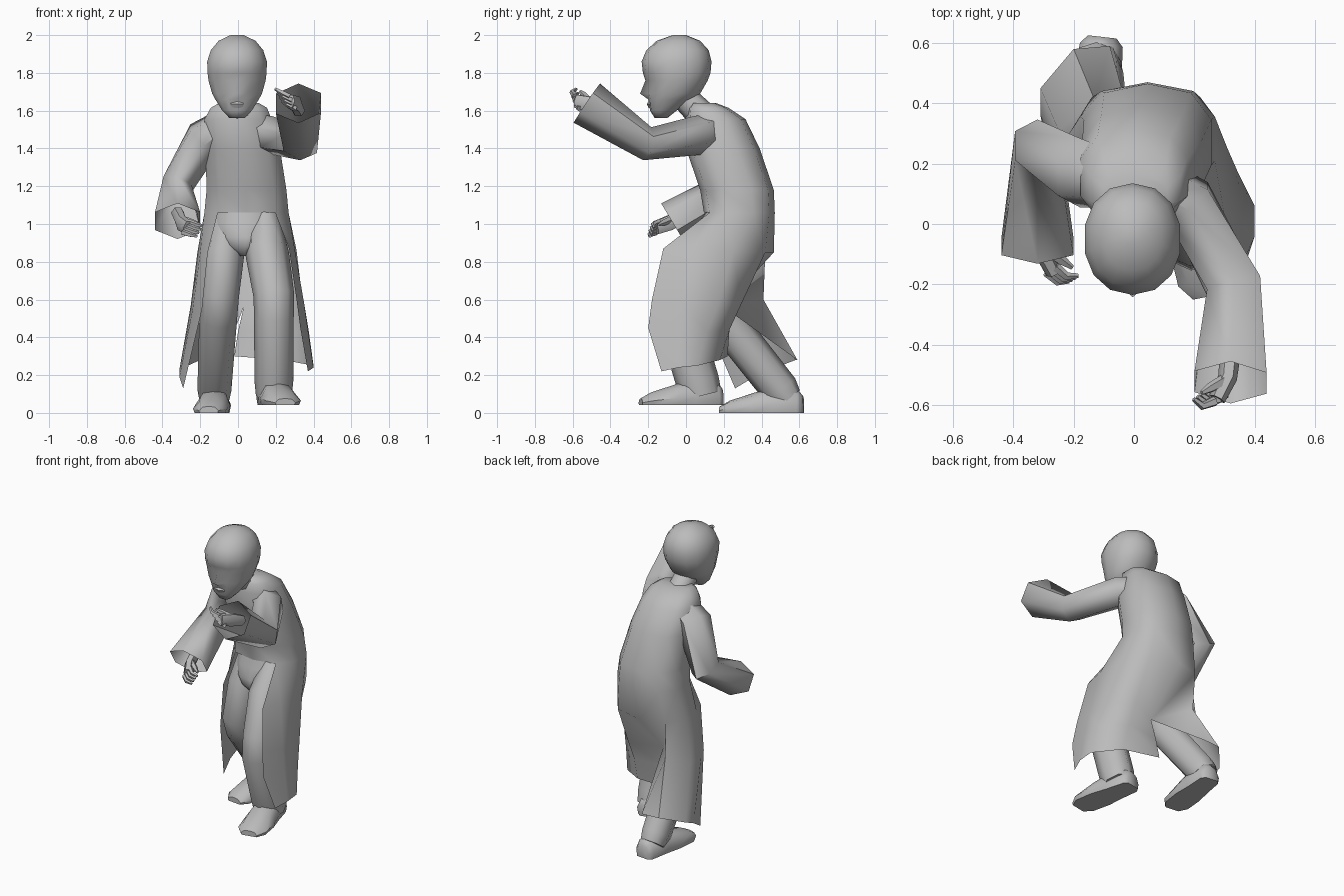
import bpy, bmesh, math
from mathutils import Vector

cube = bpy.data.objects.get("Cube")
if cube:
    bpy.data.objects.remove(cube, do_unlink=True)

grey = bpy.data.materials.new("plain grey")
grey.use_nodes = True
grey.diffuse_color = (0.5, 0.5, 0.5, 1)
grey.node_tree.nodes["Principled BSDF"].inputs["Base Color"].default_value = (0.5, 0.5, 0.5, 1)


def build(name, sheets, closed=(True,), caps=(False, False), smooth=50):
    """Skin one or more sheets of point rows, welding the points they share."""
    bm = bmesh.new()
    for sheet, wrap in zip(sheets, closed):
        rows = [[bm.verts.new(p) for p in ring] for ring in sheet]
        count = len(rows[0])
        for a, b in zip(rows, rows[1:]):
            for i in range(count if wrap else count - 1):
                j = (i + 1) % count
                bm.faces.new((a[i], a[j], b[j], b[i]))
        if caps[0] and wrap:
            bm.faces.new(rows[0])
        if caps[1] and wrap:
            bm.faces.new(rows[-1])
    bmesh.ops.remove_doubles(bm, verts=bm.verts, dist=.0005)
    bmesh.ops.recalc_face_normals(bm, faces=bm.faces)
    mesh = bpy.data.meshes.new(name)
    bm.to_mesh(mesh)
    bm.free()
    obj = bpy.data.objects.new(name, mesh)
    bpy.context.collection.objects.link(obj)
    mesh.materials.append(grey)
    bpy.ops.object.select_all(action='DESELECT')
    obj.select_set(True)
    bpy.context.view_layer.objects.active = obj
    bpy.ops.object.shade_smooth_by_angle(angle=math.radians(smooth))


def oval(z, cx, half_width, front, back, sides=12, square=1.0):
    """Horizontal ring, starting at the front; square < 1 makes it boxier."""
    cy, ry = (front + back) / 2, (back - front) / 2
    ring = []
    for i in range(sides):
        a = math.tau * i / sides
        s, c = math.sin(a), math.cos(a)
        ring.append(Vector((cx + half_width * math.copysign(abs(s) ** square, s),
                            cy - ry * math.copysign(abs(c) ** square, c), z)))
    return ring


def tube(name, path, ref, sides=8, caps=(True, True)):
    """Limb through stations of (x, y, z, radius across, radius along ref)."""
    centres = [Vector(p[:3]) for p in path]
    rings = []
    for i, p in enumerate(path):
        before, after = centres[max(i - 1, 0)], centres[min(i + 1, len(path) - 1)]
        t = (after - centres[i]).normalized() + (centres[i] - before).normalized()
        t.normalize()
        u = t.cross(Vector(ref)).normalized()
        v = u.cross(t)
        angles = [math.tau * k / sides for k in range(sides)]
        rings.append([centres[i] + u * math.cos(a) * p[3] + v * math.sin(a) * p[4]
                      for a in angles])
    build(name, [rings], caps=caps, smooth=62)


X, Y, Z = (1, 0, 0), (0, 1, 0), (0, 0, 1)

# Head: wide forehead and tapering jaw
head_rings = []
for z, w, front, back in [(1.56, .04, -.165, -.1), (1.6, .08, -.19, -.05),
                          (1.66, .118, -.2, .04), (1.69, .135, -.207, .075),
                          (1.76, .155, -.215, .115), (1.8, .16, -.228, .13),
                          (1.86, .162, -.235, .135), (1.92, .142, -.21, .12),
                          (1.97, .1, -.155, .075), (2.0, .035, -.07, .0)]:
    head_rings.append(oval(z, -.005, w, front, back, 14, .93))
# Nose pulled out, eye sockets and nose wings pushed in
head_rings[3][0].y -= .036
for k in (1, -1):
    head_rings[4][k].y += .016
    head_rings[3][k].x *= .75
build("head", [head_rings], caps=(True, True), smooth=62)
build("lips", [[oval(z, -.005, w, f, -.15, 6) for z, w, f in
                [(1.65, .03, -.197), (1.635, .042, -.208), (1.615, .03, -.197)]]],
      caps=(True, True))

# Neck
tube("neck", [(0, .12, 1.54, .08, .08), (-.005, -.01, 1.67, .07, .075)], X)

# Coat: closed body down to the waist, skirts open in front and slit at the back
body = [oval(z, cx, w, f, b, 10, .8) for z, cx, w, f, b in
        [(1.64, .005, .11, .03, .16), (1.615, .005, .155, .01, .225),
         (1.555, 0, .185, -.005, .315), (1.4, .025, .205, 0, .39),
         (1.18, .045, .22, .075, .465), (1.06, .045, .232, .095, .47)]]
waist = body[-1]
slit = [(.02, .465, .85), (.03, .2, .56)]
# Skirt rows run from the front edge round to the back centre
left_rows = [
    waist[1:6],
    [(.27, -.12, .87), (.3, .03, .87), (.31, .25, .86), (.22, .42, .85), slit[0]],
    [(.31, -.18, .6), (.35, -.02, .58), (.345, .17, .57), (.23, .29, .57), slit[1]],
    [(.33, -.2, .45), (.37, -.03, .44), (.375, .11, .43), (.23, .23, .44), (0, .21, .43)],
    [(.37, -.13, .22), (.4, -.04, .24), (.4, .06, .25), (.24, .18, .28), (-.02, .22, .3)]]
right_rows = [
    waist[9:4:-1],
    [(-.16, .07, .85), (-.2, .17, .85), (-.215, .3, .85), (-.14, .42, .85), slit[0]],
    [(-.19, .08, .55), (-.24, .18, .55), (-.25, .31, .57), (-.13, .41, .6), slit[1]],
    [(-.29, .26, .13), (-.31, .36, .19), (-.31, .45, .23), (-.2, .58, .28), (-.08, .59, .28)]]
build("coat", [body, left_rows, right_rows], closed=(True, False, False),
      caps=(True, False), smooth=62)

# Wide sleeves, open at the cuffs
tube("left_sleeve", [(.06, .15, 1.5, .085, .08), (.18, .07, 1.47, .105, .1),
                     (.33, -.205, 1.425, .09, .105), (.32, -.525, 1.64, .125, .138)],
     X, 6, (True, False))
tube("right_sleeve", [(-.08, .15, 1.52, .1, .09), (-.18, .17, 1.45, .12, .11),
                      (-.32, .25, 1.21, .105, .09), (-.32, -.075, 1.015, .11, .138)],
     X, 6, (True, False))

# Hands: wrist and palm, then curled fingers and a thumb
hands = {
    "left": ([(.32, -.42, 1.6), (.31, -.51, 1.635), (.275, -.58, 1.65)],
             (-.04, -.015, .02), (-.025, .025, .015), (.012, .008, -.022)),
    "right": ([(-.32, .02, 1.06), (-.3, -.09, 1.005), (-.265, -.16, .98)],
              (.035, -.03, -.012), (.035, .005, -.008), (-.01, -.006, -.018))}
for side, (arm, reach, curl, spread) in hands.items():
    sizes = [(.035, .035), (.032, .045), (.028, .04)]
    tube(side + "_hand", [a + s for a, s in zip(arm, sizes)], Z, 6)
    reach, curl, spread = Vector(reach), Vector(curl), Vector(spread)
    for i in range(4):
        base = Vector(arm[-1]) + spread * (i - 1.5)
        pts = [base - reach * .3, base + reach * .75, base + reach * .85 + curl]
        tube(f"{side}_finger_{i + 1}", [(*p, r, r) for p, r in zip(pts, (.017, .014, .008))],
             Y, 5)
    thumb = Vector(arm[1]) - spread
    tip = Vector(arm[-1]) + curl * 1.3 - spread * 1.5
    tube(side + "_thumb", [(*thumb, .02, .02), (*thumb.lerp(tip, .6), .017, .017),
                           (*tip, .008, .008)], Y, 5)

# Trousers: pelvis and two legs
build("trouser_seat", [[oval(z, cx, w, f, b, 12, .9) for z, cx, w, f, b in
                        [(1.08, .04, .165, .105, .42), (1.0, .045, .19, .085, .42),
                         (.93, .045, .18, .06, .42), (.88, .04, .12, .06, .4),
                         (.83, .035, .03, .1, .34)]]],
      caps=(True, True), smooth=70)
tube("left_leg", [(.14, .25, 1.03, .08, .13), (.155, .1, .84, .115, .135),
                  (.19, -.03, .62, .108, .115), (.19, -.04, .5, .105, .115),
                  (.19, .06, .17, .103, .115), (.19, .08, .09, .095, .11)], Y)
tube("right_leg", [(-.06, .27, 1.03, .08, .13), (-.075, .2, .84, .108, .13),
                   (-.095, .15, .62, .1, .115), (-.105, .2, .5, .1, .105),
                   (-.125, .5, .12, .09, .1), (-.125, .54, .07, .08, .08)], Y)


def shoe(name, heel, toe, ground, width):
    """Boot with a flat sole; profile runs from heel to toe."""
    heel, toe = Vector(heel), Vector(toe)
    across = (toe - heel).cross(Vector(Z)).normalized()
    rings = []
    for t, w, h in [(0, .5, .09), (.06, .75, .12), (.35, .85, .14),
                    (.6, 1, .105), (.88, .95, .065), (1, .55, .035)]:
        c = heel.lerp(toe, t) + Vector((0, 0, ground))
        section = [(-.9, 0), (.9, 0), (1, .35), (.65, .85), (0, 1), (-.65, .85), (-1, .35)]
        rings.append([c + across * (a * w * width) + Vector((0, 0, b * h)) for a, b in section])
    build(name, [rings], caps=(True, True), smooth=55)


shoe("left_shoe", (.165, .19, 0), (.25, -.24, 0), .042, .1)
shoe("right_shoe", (-.105, .62, 0), (-.155, .18, 0), 0, .095)
